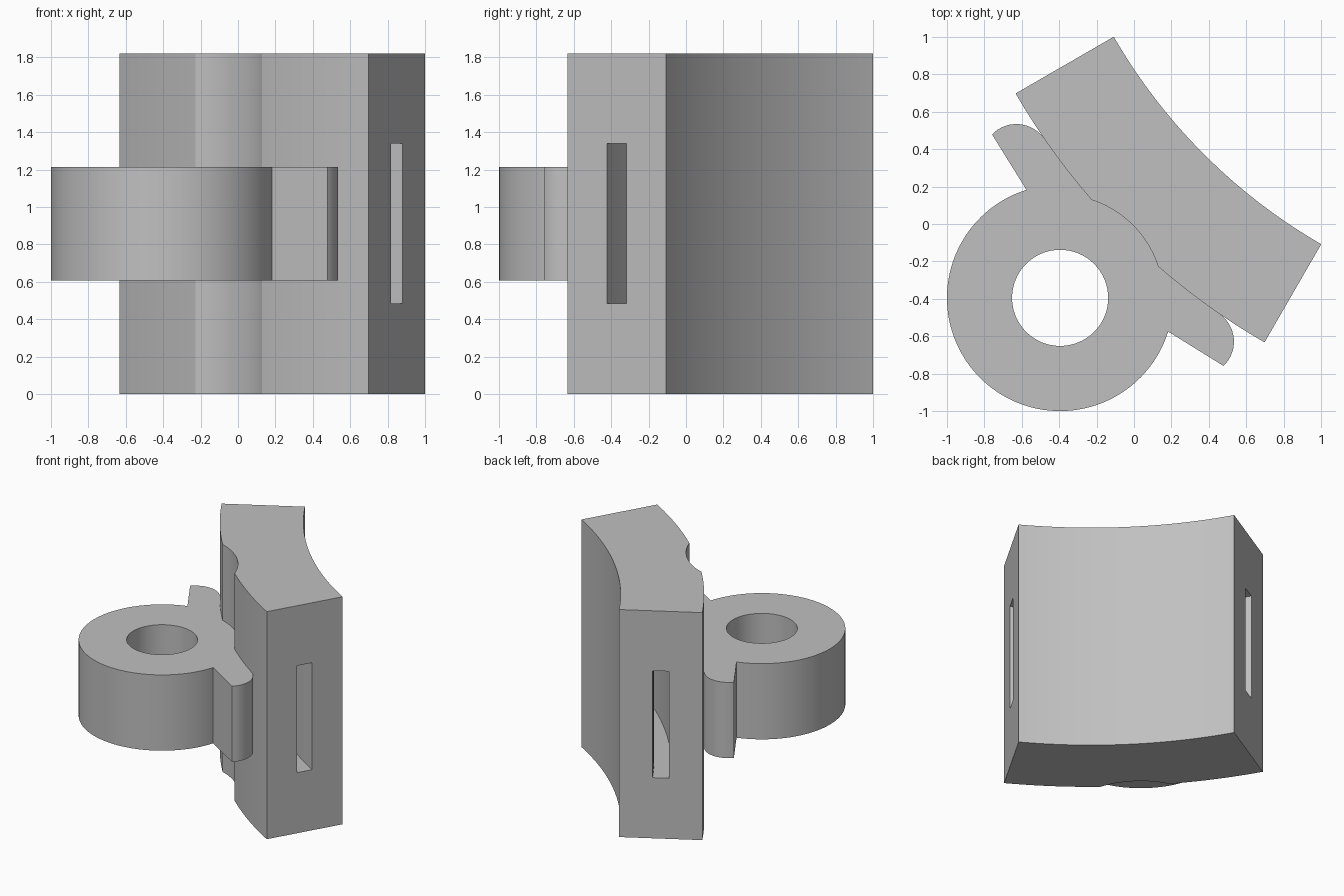
import bpy
import bmesh
from math import sin, cos, acos, pi, radians
from mathutils import Vector

cube = bpy.data.objects.get("Cube")
if cube:
    bpy.data.objects.remove(cube, do_unlink=True)

HEIGHT = 1.82
LUG_LOW, LUG_HIGH = 0.607, 1.213
SLOT_LOW, SLOT_HIGH = 0.485, 1.34
INNER, OUTER = 3.03, 3.636           # radii of the curved block
SLOT_IN, SLOT_OUT = 3.273, 3.394     # radii of the curved slot
HALF = radians(15)                   # half the sweep of the block
RING, HOLE, NOTCH, FILLET = 0.605, 0.257, 0.55, 0.18
ARC_CENTRE = Vector((2.516, 2.516))
RING_CENTRE = Vector((-0.395, -0.395))
DIAGONAL = 1.25 * pi                 # direction from arc centre to ring centre
SPAN = (RING_CENTRE - ARC_CENTRE).length

grey = bpy.data.materials.new("plain_grey")
grey.use_nodes = True
grey.diffuse_color = (0.53, 0.53, 0.53, 1)
grey.node_tree.nodes["Principled BSDF"].inputs["Base Color"].default_value = grey.diffuse_color


def arc(centre, radius, start, end, steps):
    """Points on an arc between two angles."""
    angles = [start + (end - start) * i / steps for i in range(steps + 1)]
    return [centre + radius * Vector((cos(a), sin(a))) for a in angles]


def direction(a, b):
    d = b - a
    return Vector((1, 0)).angle_signed(d) * -1


def corner_angle(a, b, opposite):
    """Angle of a triangle between sides a and b."""
    return acos((a * a + b * b - opposite * opposite) / (2 * a * b))


def prism(name, outline, low, high):
    """Extrude a flat outline between two heights."""
    bm = bmesh.new()
    face = bm.faces.new([bm.verts.new((p.x, p.y, low)) for p in outline])
    top = bmesh.ops.extrude_face_region(bm, geom=[face])["geom"]
    verts = [v for v in top if isinstance(v, bmesh.types.BMVert)]
    bmesh.ops.translate(bm, verts=verts, vec=(0, 0, high - low))
    bmesh.ops.recalc_face_normals(bm, faces=bm.faces)
    mesh = bpy.data.meshes.new(name)
    bm.to_mesh(mesh)
    bm.free()
    mesh.materials.append(grey)
    obj = bpy.data.objects.new(name, mesh)
    bpy.context.collection.objects.link(obj)
    return obj


def combine(target, tool, operation):
    """Apply a boolean and remove the tool."""
    mod = target.modifiers.new(operation.lower(), "BOOLEAN")
    mod.operation, mod.object, mod.solver = operation, tool, "EXACT"
    bpy.context.view_layer.objects.active = target
    bpy.ops.object.modifier_apply(modifier=mod.name)
    bpy.data.objects.remove(tool, do_unlink=True)


def sector(inner, outer, half):
    """Outline of a curved bar."""
    return (arc(ARC_CENTRE, inner, DIAGONAL - half, DIAGONAL + half, 48)
            + arc(ARC_CENTRE, outer, DIAGONAL + half, DIAGONAL - half, 48))


# Curved block with a round channel down its convex side and a slot through it
block = prism("curved_block", sector(INNER, OUTER, HALF), 0, HEIGHT)
channel = prism("channel_cutter", arc(RING_CENTRE, NOTCH, 0, 2 * pi, 96)[:-1], -0.1, HEIGHT + 0.1)
combine(block, channel, "DIFFERENCE")
slot = prism("slot_cutter", sector(SLOT_IN, SLOT_OUT, HALF + 0.02), SLOT_LOW, SLOT_HIGH)
combine(block, slot, "DIFFERENCE")

# Lug: round eye blended into the block by a fillet on each side
to_block, to_ring = OUTER + FILLET, RING + FILLET
swing = corner_angle(SPAN, to_block, to_ring)      # seen from the arc centre
spread = corner_angle(SPAN, to_ring, to_block)     # seen from the ring centre
turn = pi - swing - spread                         # sweep of each fillet
back = DIAGONAL + pi
fillet_a = ARC_CENTRE + to_block * Vector((cos(DIAGONAL - swing), sin(DIAGONAL - swing)))
fillet_b = ARC_CENTRE + to_block * Vector((cos(DIAGONAL + swing), sin(DIAGONAL + swing)))
start_a, start_b = DIAGONAL - swing + pi, DIAGONAL + swing + pi
outline = (arc(RING_CENTRE, RING, back + spread, back + 2 * pi - spread, 96)
           + arc(fillet_b, FILLET, start_b - turn, start_b, 20)[1:]
           + arc(ARC_CENTRE, 3.48, DIAGONAL + swing, DIAGONAL - swing, 12)
           + arc(fillet_a, FILLET, start_a, start_a + turn, 20)[:-1])
lug = prism("lug", outline, LUG_LOW, LUG_HIGH)
bore = prism("bore_cutter", arc(RING_CENTRE, HOLE, 0, 2 * pi, 64)[:-1], 0, HEIGHT)
combine(lug, bore, "DIFFERENCE")

# Join into one solid bracket
combine(block, lug, "UNION")
block.name = "hinge_bracket"
bpy.ops.object.select_all(action="DESELECT")
block.select_set(True)
bpy.context.view_layer.objects.active = block
bpy.ops.object.shade_smooth_by_angle(angle=radians(25))
